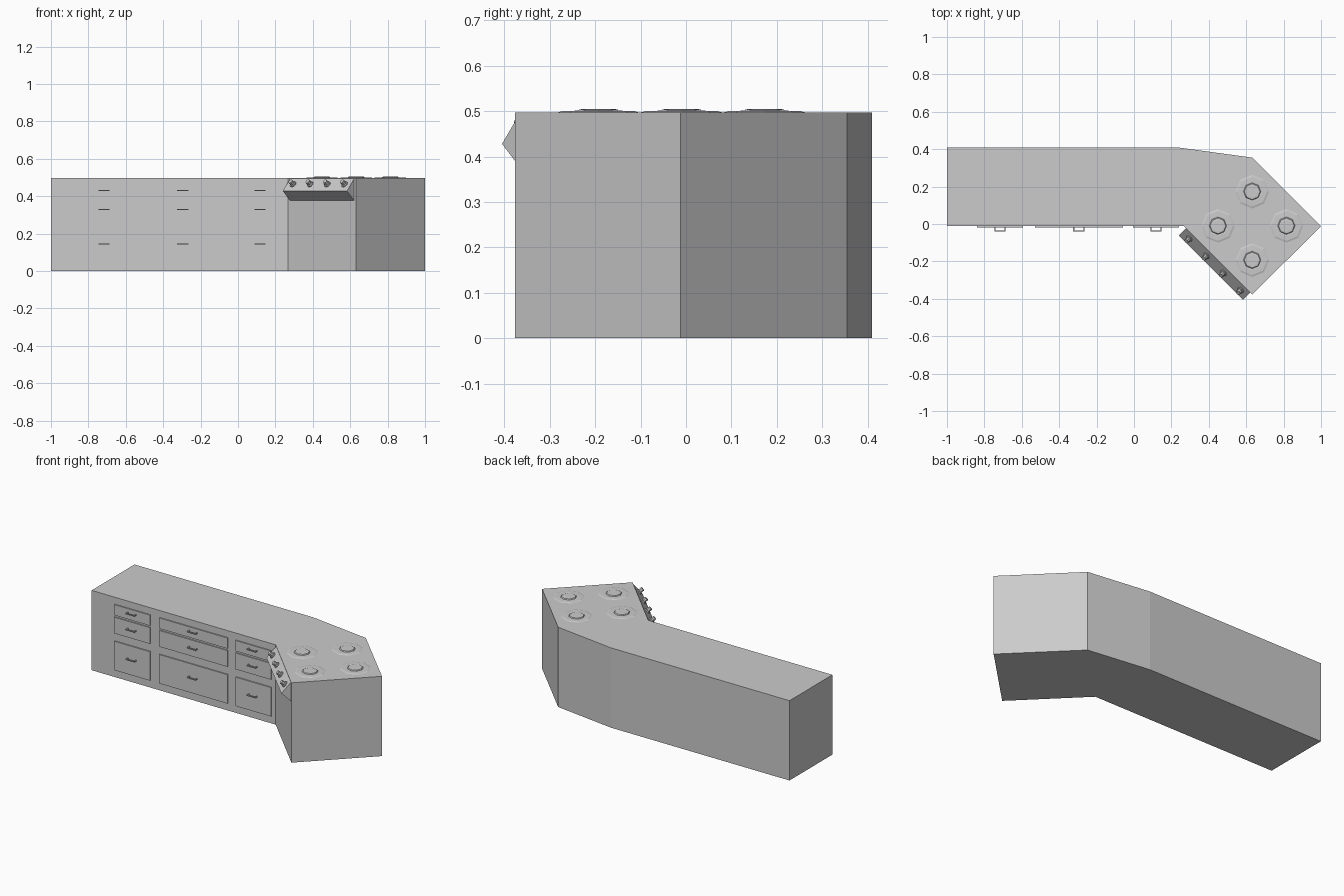
import bpy, bmesh
from math import pi
from mathutils import Matrix, Vector

cube = bpy.data.objects.get("Cube")
if cube:
    bpy.data.objects.remove(cube, do_unlink=True)

grey = bpy.data.materials.new("plain grey")
grey.use_nodes = True
colour = (0.6, 0.6, 0.6, 1)
grey.diffuse_color = colour
grey.node_tree.nodes["Principled BSDF"].inputs["Base Color"].default_value = colour

TOP = 0.497
FRONT = -0.012


def finish(name, bm):
    bmesh.ops.recalc_face_normals(bm, faces=bm.faces)
    mesh = bpy.data.meshes.new(name)
    bm.to_mesh(mesh)
    bm.free()
    mesh.materials.append(grey)
    obj = bpy.data.objects.new(name, mesh)
    bpy.context.collection.objects.link(obj)
    return obj


def prism(name, points, offset):
    """Extrude a closed outline along an offset."""
    bm = bmesh.new()
    face = bm.faces.new([bm.verts.new(p) for p in points])
    new = bmesh.ops.extrude_face_region(bm, geom=[face], use_keep_orig=True)["geom"]
    bmesh.ops.translate(bm, vec=offset, verts=[v for v in new if isinstance(v, bmesh.types.BMVert)])
    return finish(name, bm)


def box(name, x0, x1, y0, y1, z0, z1):
    return prism(name, [(x0, y0, z0), (x1, y0, z0), (x1, y1, z0), (x0, y1, z0)], (0, 0, z1 - z0))


def lathe(name, profile, sides, matrix):
    """Stack rings of (radius, height), capped at both ends."""
    bm = bmesh.new()
    rings = []
    for radius, height in profile:
        ring = bmesh.ops.create_circle(bm, segments=sides, radius=radius)["verts"]
        bmesh.ops.translate(bm, vec=(0, 0, height), verts=ring)
        rings.append(ring)
    for a, b in zip(rings, rings[1:]):
        for i in range(sides):
            j = (i + 1) % sides
            bm.faces.new((a[i], a[j], b[j], b[i]))
    bm.faces.new(rings[0])
    bm.faces.new(rings[-1])
    bm.transform(matrix)
    return finish(name, bm)


# Counter body with an angled cooking corner
outline = [(-1, FRONT), (0.268, FRONT), (0.632, -0.377), (1, FRONT),
           (0.632, 0.355), (0.23, 0.41), (-1, 0.41)]
prism("counter_body", [(x, y, 0) for x, y in outline], (0, 0, TOP))

# Drawer fronts with bracket handles
columns = [("right", -0.84, -0.594), ("middle", -0.53, -0.06), ("left", -0.005, 0.24)]
rows = [("top", 0.388, 0.454, 0.43), ("centre", 0.275, 0.376, 0.33), ("bottom", 0.046, 0.226, 0.145)]
for column, x0, x1 in columns:
    middle = (x0 + x1) / 2
    for row, z0, z1, grip in rows:
        label = f"{column}_{row}"
        box(f"{label}_drawer", x0, x1, FRONT - 0.007, FRONT, z0, z1)
        a, b, t = middle - 0.03, middle + 0.03, 0.006
        y0, y1 = -0.04, FRONT - 0.006
        u_shape = [(a, y1), (a, y0), (b, y0), (b, y1), (b - t, y1), (b - t, y0 + t), (a + t, y0 + t), (a + t, y1)]
        prism(f"{label}_handle", [(x, y, grip - t / 2) for x, y in u_shape], (0, 0, t))

# Wedge control panel on the angled front
out = Vector((-1, -1, 0)).normalized()
along = Vector((1, -1, 0)).normalized()
start = Vector((0.28, -0.022, 0))
length, depth, lip, base = 0.485, 0.057, 0.428, 0.375
wedge = [start + Vector((0, 0, TOP)), start + out * depth + Vector((0, 0, lip)), start + Vector((0, 0, base))]
prism("control_panel", wedge, along * length)

# Knobs standing square to the sloping panel
normal = (out * (TOP - lip) + Vector((0, 0, depth))).normalized()
turn = normal.to_track_quat("Z", "Y").to_matrix().to_4x4()
for i in range(4):
    spot = start + along * (0.05 + 0.13 * i) + out * depth / 2 + Vector((0, 0, (TOP + lip) / 2))
    lathe(f"knob_{i + 1}", [(0.019, -0.002), (0.019, 0.006), (0.013, 0.008), (0.013, 0.028)],
          8, Matrix.Translation(spot) @ turn)

# Four low octagonal burners
profile = [(0.09, 0), (0.08, 0.003), (0.052, 0.004), (0.046, 0.002), (0.042, 0.007), (0.03, 0.008)]
for i in range(4):
    centre = Vector((0.632, -0.01, TOP)) + Matrix.Rotation(i * pi / 2, 3, "Z") @ Vector((0.183, 0, 0))
    lathe(f"burner_{i + 1}", profile, 8, Matrix.Translation(centre))
